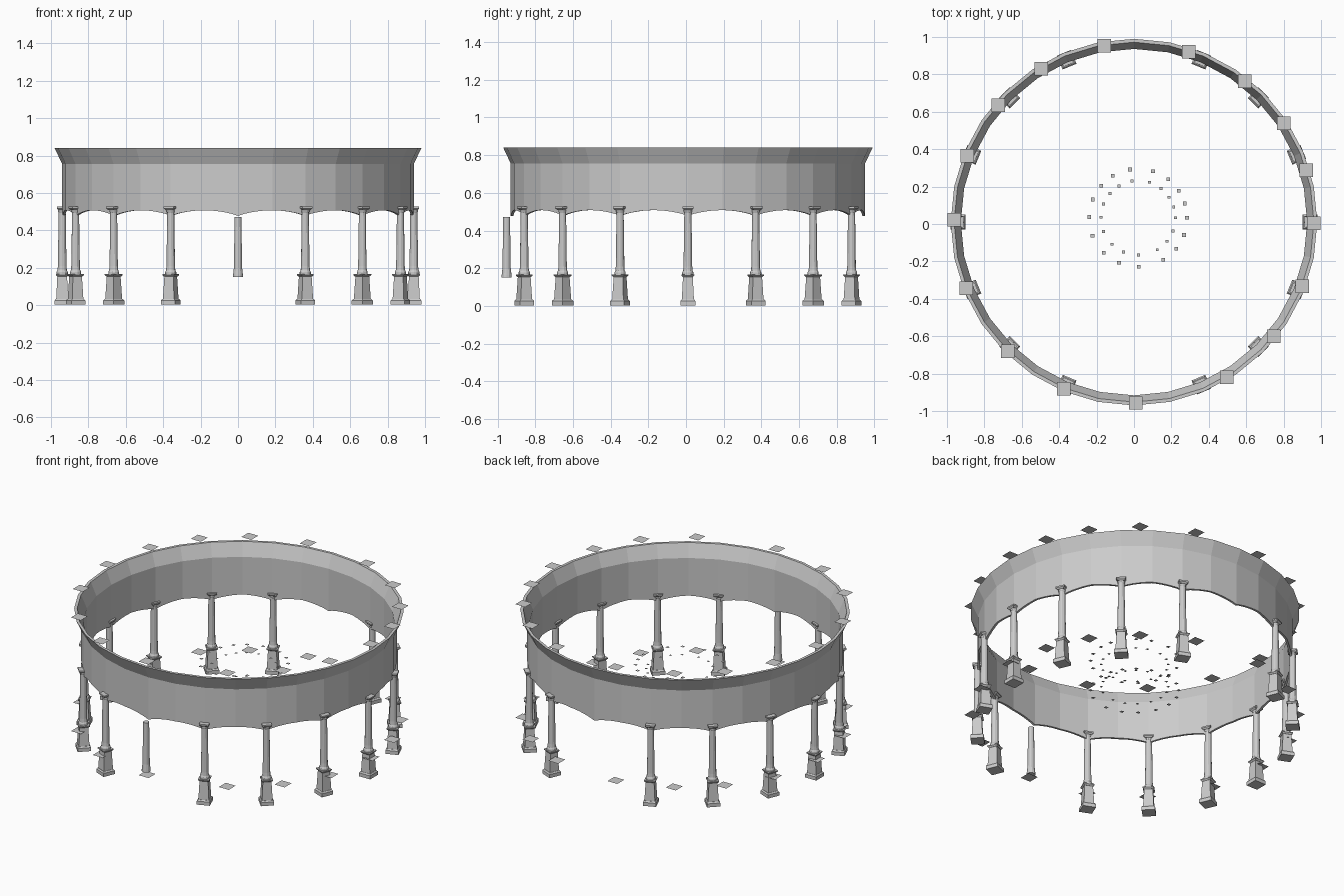
import bpy, bmesh
from math import sin, cos, pi, radians
from mathutils import Matrix, Vector

if "Cube" in bpy.data.objects:
    bpy.data.objects.remove(bpy.data.objects["Cube"])

CY = 0.01          # ring centre is slightly behind the origin
BAYS = 16
SIDES = 32


def finish(bm, name):
    bmesh.ops.recalc_face_normals(bm, faces=bm.faces[:])
    me = bpy.data.meshes.new(name)
    bm.to_mesh(me)
    bm.free()
    ob = bpy.data.objects.new(name, me)
    bpy.context.collection.objects.link(ob)
    return ob


def lathe(bm, profile, sides, turn=0.0):
    """Capped stack of polygon rings, profile = (radius, z)."""
    rings = []
    for r, z in profile:
        rings.append([bm.verts.new((r * cos(turn + 2 * pi * i / sides),
                                    r * sin(turn + 2 * pi * i / sides), z))
                      for i in range(sides)])
    side_faces = []
    for a, b in zip(rings, rings[1:]):
        for i in range(sides):
            j = (i + 1) % sides
            side_faces.append(bm.faces.new((a[i], a[j], b[j], b[i])))
    bm.faces.new(rings[0][::-1])
    bm.faces.new(rings[-1])
    return side_faces


# 32-sided drum wall with flared rim and one scalloped arch per bay
def drum_wall():
    bm = bmesh.new()
    n, step, bay = 192, 2 * pi / SIDES, 2 * pi / BAYS
    rings = []
    for i in range(n):
        a = 2 * pi * i / n
        k = cos(step / 2) / cos(a % step - step / 2)
        t = (a % bay) / bay
        zb = 0.478 + 0.030 * sin(pi * t) ** 0.8 if t > 1e-6 else 0.478
        sec = [(0.94, zb), (0.94, 0.755), (0.98, 0.84),
               (0.962, 0.84), (0.926, 0.755), (0.926, zb)]
        rings.append([bm.verts.new((r * k * cos(a), r * k * sin(a) + CY, z)) for r, z in sec])
    for i in range(n):
        a, b = rings[i], rings[(i + 1) % n]
        for j in range(6):
            m = (j + 1) % 6
            bm.faces.new((a[j], b[j], b[m], a[m]))
    return finish(bm, "drum_wall")


drum_wall()

# Columns: square plinth and panelled pedestal, tapered round shaft, capital
SHAFT = [(0.030, 0.165), (0.030, 0.178), (0.025, 0.188), (0.023, 0.21),
         (0.019, 0.495), (0.022, 0.50), (0.022, 0.508), (0.020, 0.511)]


def column(name, angle, radius):
    bm = bmesh.new()
    q = 2 ** 0.5
    lathe(bm, [(0.040 * q, 0.003), (0.040 * q, 0.026), (0.034 * q, 0.034)], 4, pi / 4)
    faces = lathe(bm, [(0.032 * q, 0.034), (0.026 * q, 0.155)], 4, pi / 4)
    bmesh.ops.inset_individual(bm, faces=faces, thickness=0.009, depth=-0.005)
    lathe(bm, [(0.027 * q, 0.153), (0.034 * q, 0.161), (0.034 * q, 0.167)], 4, pi / 4)
    lathe(bm, SHAFT, 12)
    lathe(bm, [(0.020 * q, 0.509), (0.029 * q, 0.518), (0.029 * q, 0.527)], 4, pi / 4)
    ob = finish(bm, name)
    ob.matrix_world = (Matrix.Translation((radius * cos(angle), radius * sin(angle) + CY, 0))
                       @ Matrix.Rotation(angle, 4, 'Z'))


for k in range(BAYS):
    if k not in (4, 12):          # back gap, front hanging shaft
        column(f"column_{k}", 2 * pi * k / BAYS, 0.94)

# Front column has only its shaft, hanging above the ground
bm = bmesh.new()
lathe(bm, [(0.027, 0.15), (0.026, 0.165), (0.022, 0.20), (0.018, 0.465), (0.018, 0.472)], 12)
bmesh.ops.translate(bm, verts=bm.verts[:], vec=Vector((0, -0.952, 0)))
finish(bm, "front_hanging_shaft")

# Rings of thin square plates, repeated at smaller scale in the middle
ANGLES = [-158.7, -134.6, -113, -89.4, -59, -39, -20.6, 0, 17,
          33.7, 52, 72.3, 99.5, 121, 139, 158, 179]


def plates(name, z, scale, cx, cy):
    bm = bmesh.new()
    h = 0.036 * scale
    for d in ANGLES:
        a = radians(d)
        x, y = cx + 0.962 * scale * cos(a), cy + 0.962 * scale * sin(a)
        bm.faces.new([bm.verts.new((x + sx * h, y + sy * h, z))
                      for sx, sy in ((-1, -1), (1, -1), (1, 1), (-1, 1))])
    finish(bm, name)


plates("upper_plates", 0.875, 1.0, 0, 0.005)
plates("lower_plates", 0.13, 1.0, 0, 0.005)
for label, s in (("outer", 0.272), ("inner", 0.207)):
    plates(f"small_{label}_upper_plates", 0.385 + 0.3725 * s, s, 0.022, 0.033)
    plates(f"small_{label}_lower_plates", 0.385 - 0.3725 * s, s, 0.022, 0.033)
